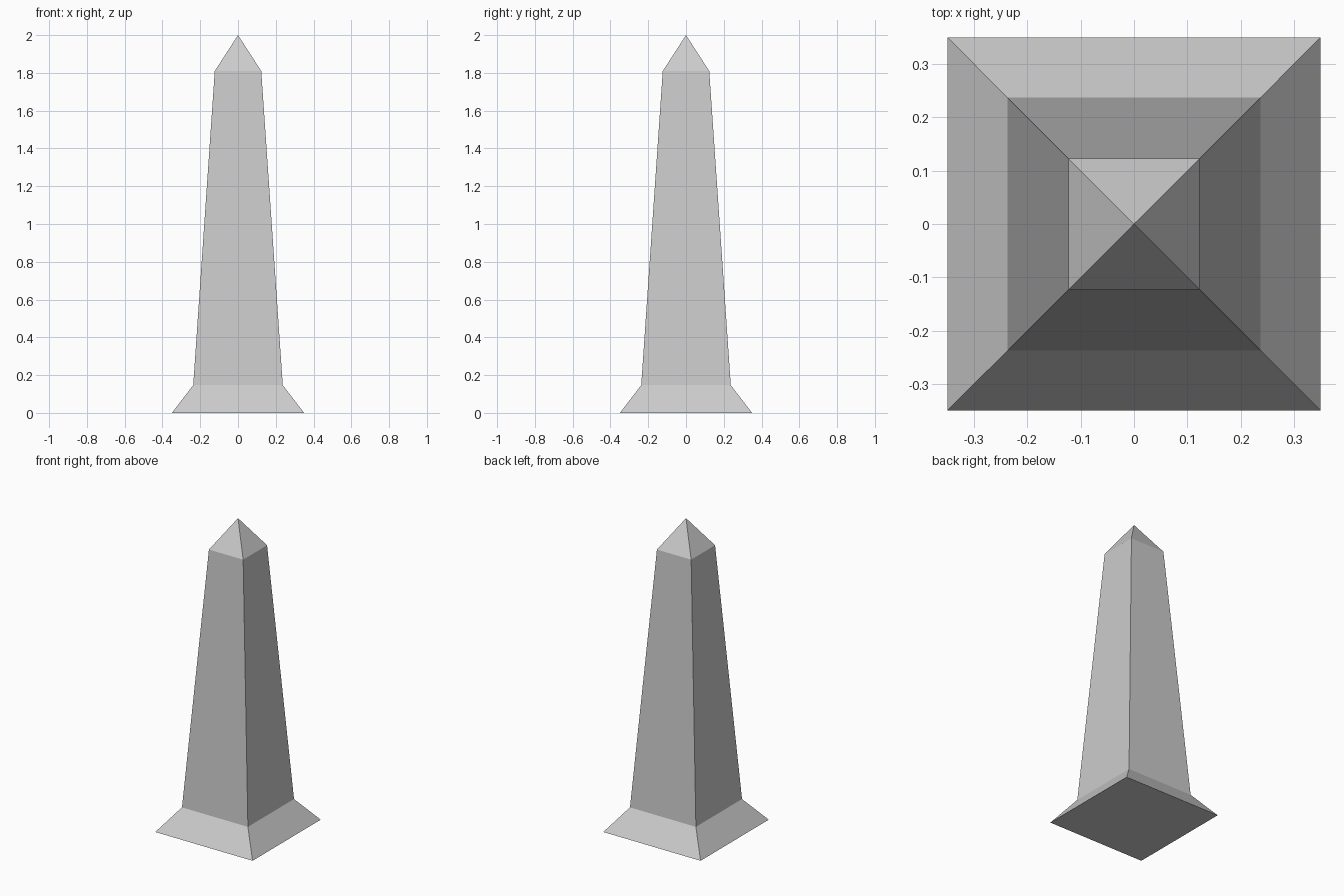
import bpy
import bmesh

cube = bpy.data.objects.get("Cube")
if cube:
    bpy.data.objects.remove(cube, do_unlink=True)

# Single stone colour
stone = bpy.data.materials.new("grey_stone")
stone.use_nodes = True
colour = (0.6, 0.6, 0.6, 1.0)
stone.diffuse_color = colour
stone.node_tree.nodes["Principled BSDF"].inputs["Base Color"].default_value = colour

# Half width and height of each square section: foot, shaft bottom, shaft top
sections = [(0.35, 0.0), (0.237, 0.147), (0.123, 1.81)]
corners = [(-1, -1), (1, -1), (1, 1), (-1, 1)]

bm = bmesh.new()
rings = [[bm.verts.new((x * r, y * r, z)) for x, y in corners] for r, z in sections]
apex = bm.verts.new((0, 0, 2))

# Underside, flared foot and tapering shaft
bm.faces.new(reversed(rings[0]))
for low, high in zip(rings, rings[1:]):
    for i in range(4):
        j = (i + 1) % 4
        bm.faces.new((low[i], low[j], high[j], high[i]))

# Pyramid cap
for i in range(4):
    bm.faces.new((rings[-1][i], rings[-1][(i + 1) % 4], apex))

mesh = bpy.data.meshes.new("obelisk")
bm.to_mesh(mesh)
bm.free()
mesh.materials.append(stone)
bpy.context.collection.objects.link(bpy.data.objects.new("obelisk", mesh))
